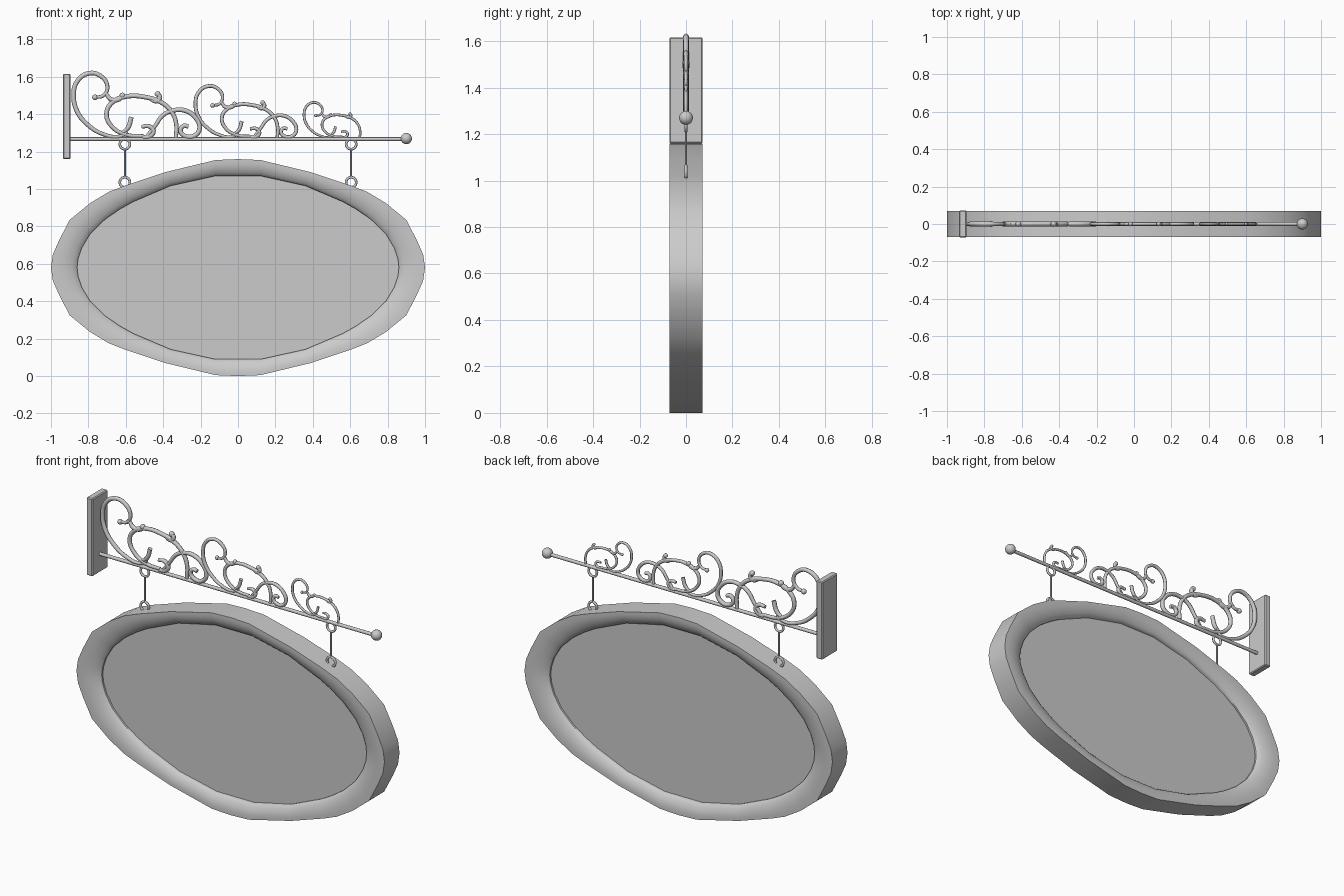
import bpy, bmesh, math
from mathutils import Vector

if "Cube" in bpy.data.objects:
    bpy.data.objects.remove(bpy.data.objects["Cube"])

ZC = 0.58      # height of the sign centre
ROD_Z = 1.267


def finish(ob, angle=40):
    bpy.ops.object.select_all(action='DESELECT')
    ob.select_set(True)
    bpy.context.view_layer.objects.active = ob
    bpy.ops.object.shade_smooth_by_angle(angle=math.radians(angle))
    return ob


def from_bmesh(name, bm):
    bmesh.ops.recalc_face_normals(bm, faces=bm.faces)
    me = bpy.data.meshes.new(name)
    bm.to_mesh(me)
    bm.free()
    ob = bpy.data.objects.new(name, me)
    bpy.context.collection.objects.link(ob)
    return finish(ob)


def mirror4(q):
    # quarter outline (top centre to right side) mirrored into a closed loop
    right = q + [(x, -z) for x, z in q[-2::-1]]
    return right + [(-x, z) for x, z in right[-2:0:-1]]


def ball(name, loc, r, seg=16):
    bpy.ops.mesh.primitive_uv_sphere_add(segments=seg, ring_count=seg // 2, radius=r, location=loc)
    bpy.context.object.name = name
    return finish(bpy.context.object, 60)


def rod(name, a, b, r, seg=12):
    a, b = Vector(a), Vector(b)
    bpy.ops.mesh.primitive_cylinder_add(vertices=seg, radius=r, depth=(b - a).length, location=(a + b) / 2)
    ob = bpy.context.object
    ob.rotation_euler = (b - a).to_track_quat('Z', 'Y').to_euler()
    ob.name = name
    return finish(ob)


def tube(name, pts, r, taper_start=1.0, taper_end=1.0):
    cu = bpy.data.curves.new(name, 'CURVE')
    cu.dimensions = '3D'
    cu.bevel_depth = r
    cu.bevel_resolution = 2
    cu.resolution_u = 6
    cu.use_fill_caps = True
    sp = cu.splines.new('BEZIER')
    sp.bezier_points.add(len(pts) - 1)
    for i, (bp, p) in enumerate(zip(sp.bezier_points, pts)):
        bp.co = p
        bp.handle_left_type = bp.handle_right_type = 'AUTO'
        t = i / (len(pts) - 1)
        bp.radius = taper_start + (1 - taper_start) * min(1, t * 3)
        bp.radius *= taper_end + (1 - taper_end) * min(1, (1 - t) * 3)
    ob = bpy.data.objects.new(name, cu)
    bpy.context.collection.objects.link(ob)
    bpy.ops.object.select_all(action='DESELECT')
    ob.select_set(True)
    bpy.context.view_layer.objects.active = ob
    bpy.ops.object.convert(target='MESH')
    return finish(bpy.context.object, 60)


# oval frame: rounded section swept between outer and inner outlines
outer = mirror4([(0, .58), (.12, .575), (.39, .51), (.6, .44), (.69, .405), (.79, .345),
                 (.9, .255), (.957, .145), (.99, .07), (1, 0)])
inner = mirror4([(0, .49), (.12, .49), (.36, .437), (.56, .352), (.63, .313), (.71, .258),
                 (.79, .18), (.835, .105), (.855, .045), (.86, 0)])
half = [(0, .07), (.2, .07), (.4, .068), (.6, .063), (.8, .054), (.93, .045), (1, .036)]
section = half + [(u, -y) for u, y in reversed(half)]
bm = bmesh.new()
rings = [[bm.verts.new((o[0] + (i[0] - o[0]) * u, y, ZC + o[1] + (i[1] - o[1]) * u))
          for u, y in section] for o, i in zip(outer, inner)]
for k, ra in enumerate(rings):
    rb = rings[(k + 1) % len(rings)]
    for j in range(len(section)):
        n = (j + 1) % len(section)
        bm.faces.new((ra[j], ra[n], rb[n], rb[j]))
from_bmesh("oval_frame", bm)

# sign board inside the frame
bm = bmesh.new()
front = [bm.verts.new((x * 1.005, -.025, ZC + z * 1.005)) for x, z in inner]
back = [bm.verts.new((x * 1.005, .025, ZC + z * 1.005)) for x, z in inner]
bm.faces.new(front)
bm.faces.new(back)
for k in range(len(front)):
    n = (k + 1) % len(front)
    bm.faces.new((front[k], front[n], back[n], back[k]))
from_bmesh("sign_board", bm)

# wall plate
bpy.ops.mesh.primitive_cube_add(size=1, location=(-.915, 0, 1.388))
plate = bpy.context.object
plate.name = "wall_plate"
plate.scale = (.04, .144, .456)
bpy.ops.object.transform_apply(location=False, rotation=False, scale=True)
bev = plate.modifiers.new("bevel", 'BEVEL')
bev.width = .005
bev.segments = 1

# support rod with ball end
rod("support_rod", (-.9, 0, ROD_Z), (.88, 0, ROD_Z), .010)
ball("rod_finial", (.9, 0, ROD_Z + .003), .03, 20)

# hangers: two rings joined by a wire, one on each side
for side, sx in (("left", -1), ("right", 1)):
    x = sx * .605
    for part, z in (("upper", 1.24), ("lower", 1.036)):
        bpy.ops.mesh.primitive_torus_add(location=(x, 0, z), rotation=(math.pi / 2, 0, 0),
                                         major_radius=.027, minor_radius=.007,
                                         major_segments=24, minor_segments=8)
        bpy.context.object.name = f"{side}_{part}_ring"
        finish(bpy.context.object, 60)
    rod(f"{side}_hanger_wire", (x, 0, 1.06), (x, 0, 1.216), .005, 8)

# scroll motif, (x, z) in hundredths, repeated at three sizes
scroll = {
    "big_curl": [(12, 21.5), (16.5, 22.5), (18.7, 27), (15, 33), (8.5, 34.3), (2.5, 30), (.6, 23),
                 (2.5, 14), (8, 7), (16, 2), (25, .6), (29.5, 3)],
    "arch": [(38, .8), (29, 1.5), (21, 6), (18.2, 13), (21.5, 19), (29, 22), (38.5, 21.7), (48, 18.5),
             (53.5, 13), (55.5, 7), (55.3, 0)],
    "hook": [(31.5, 11), (29.5, 5), (25.5, 2)],
    "small_curl": [(18, 23.5), (20.5, 20.5), (25, 20.5), (26.7, 22.5)],
    "leaf": [(41, 21), (45, 19.5), (46.7, 21.5), (45.5, 23.3)],
    "inner_curl": [(37, 5.8), (41, 6), (43.3, 3.5), (41.5, .8), (37.5, .2)],
}
link = [(40, .8), (44, 6), (48.5, 12), (54, 14.5), (60, 14.5), (65.5, 11), (68, 5.5), (66, 1.5),
        (61, .6), (57.8, 3.5), (59.5, 6.3), (62, 5.8)]
tapers = {"hook": (1, .6), "big_curl": (.7, .7), "leaf": (.7, 1)}
for num, (x0, s, last) in enumerate(((-.885, 1, False), (-.232, .8, False), (.35, .545, True)), 1):
    def place(p):
        return (x0 + p[0] * s / 100, 0, 1.275 + p[1] * s / 100)
    parts = dict(scroll) if last else dict(scroll, link_curl=link)
    for part, pts in parts.items():
        r = .0125 * (s + .1) / 1.1
        tube(f"scroll_{num}_{part}", [place(p) for p in pts], r, *tapers.get(part, (.8, .9)))
    for k, p in enumerate(((12, 21.5), (26.7, 22.5), (45.5, 23.3))):
        ball(f"scroll_{num}_bead_{k + 1}", place(p), .0155 * s, 12)
